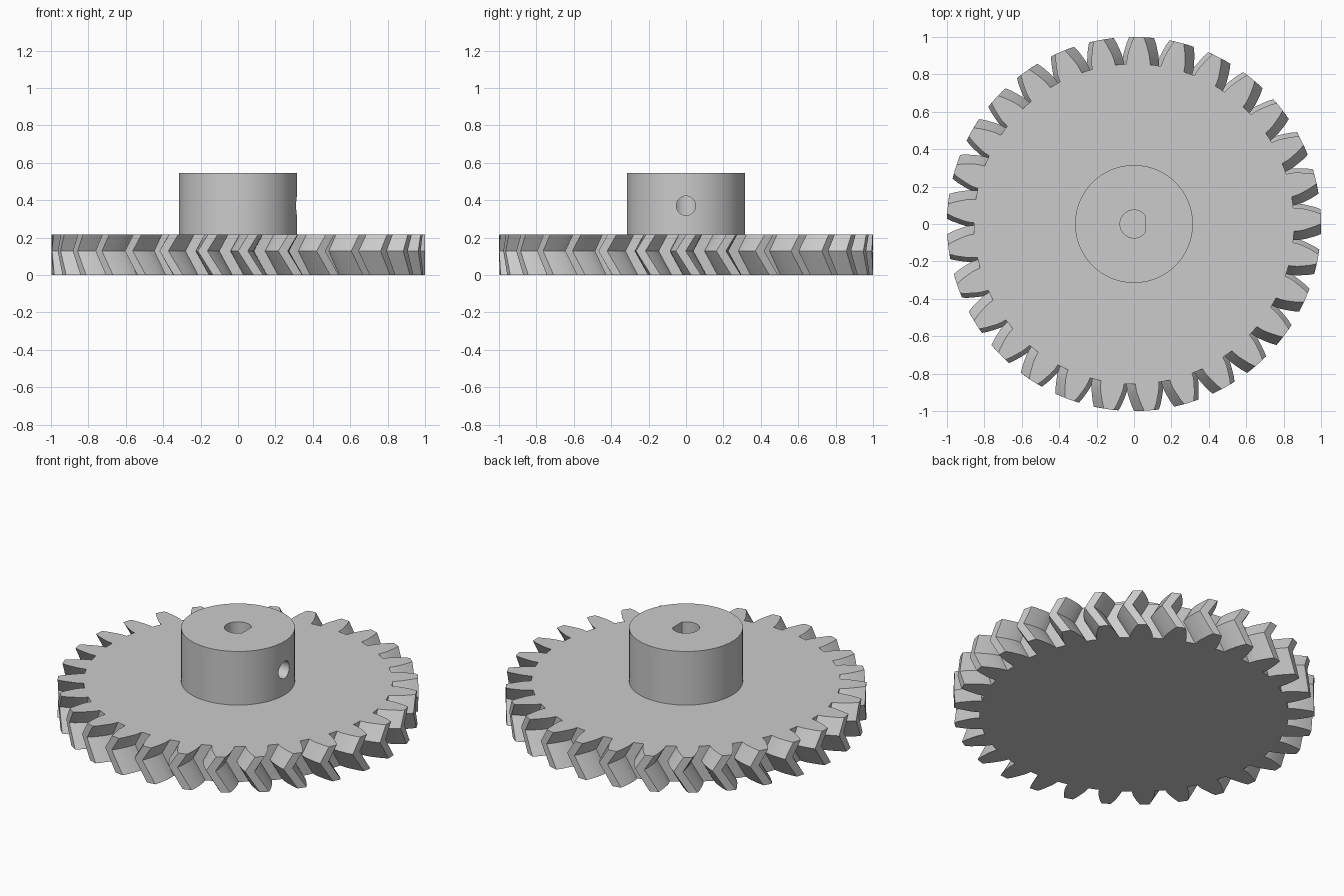
import bpy, bmesh, math
from mathutils import Matrix

cube = bpy.data.objects.get("Cube")
if cube:
    bpy.data.objects.remove(cube, do_unlink=True)

TEETH = 29
PITCH = 2 * math.pi / TEETH
WHEEL_TOP, HUB_TOP = 0.217, 0.545

grey = bpy.data.materials.new("light grey")
grey.use_nodes = True
grey.diffuse_color = (0.6, 0.6, 0.6, 1)
grey.node_tree.nodes["Principled BSDF"].inputs["Base Color"].default_value = (0.6, 0.6, 0.6, 1)


def make_object(name, bm):
    bmesh.ops.recalc_face_normals(bm, faces=bm.faces)
    mesh = bpy.data.meshes.new(name)
    bm.to_mesh(mesh)
    bm.free()
    mesh.materials.append(grey)
    obj = bpy.data.objects.new(name, mesh)
    bpy.context.collection.objects.link(obj)
    return obj


def loft(name, sections):
    """Join matching closed sections, each (list of xy points, z), and cap both ends."""
    bm = bmesh.new()
    rings = [[bm.verts.new((x, y, z)) for x, y in pts] for pts, z in sections]
    n = len(rings[0])
    for low, high in zip(rings, rings[1:]):
        for i in range(n):
            j = (i + 1) % n
            bm.faces.new((low[i], low[j], high[j], high[i]))
    bm.faces.new(rings[0][::-1])
    bm.faces.new(rings[-1])
    return make_object(name, bm)


def circle(radius, count):
    return [(radius * math.cos(2 * math.pi * i / count),
             radius * math.sin(2 * math.pi * i / count)) for i in range(count)]


def select_only(obj):
    bpy.ops.object.select_all(action='DESELECT')
    obj.select_set(True)
    bpy.context.view_layer.objects.active = obj


def smooth(obj):
    select_only(obj)
    bpy.ops.object.shade_smooth_by_angle(angle=math.radians(25))


def cut(obj, cutter):
    cutter.hide_render = True
    mod = obj.modifiers.new("cut", 'BOOLEAN')
    mod.operation, mod.solver, mod.object = 'DIFFERENCE', 'EXACT', cutter
    select_only(obj)
    bpy.ops.object.modifier_apply(modifier=mod.name)
    bpy.data.objects.remove(cutter, do_unlink=True)


# Tooth flank: radius and half angle, from root to tip
FLANK = [(0.856, 0.073), (0.88, 0.070), (0.905, 0.064),
         (0.935, 0.053), (0.97, 0.040), (1.0, 0.026)]


def gear_outline(turn):
    tooth = [(r, -a) for r, a in FLANK] + [(1.0, 0)] + [(r, a) for r, a in reversed(FLANK)]
    tooth.append((FLANK[0][0], PITCH / 2))
    return [(r * math.cos(a + turn + k * PITCH), r * math.sin(a + turn + k * PITCH))
            for k in range(TEETH) for r, a in tooth]


# Herringbone wheel: the twist reverses at the crest of the chevrons
wheel = loft("herringbone_wheel", [(gear_outline(math.radians(deg)), z) for deg, z in
                                   [(3.1, 0), (-1.6, 0.128), (1.6, WHEEL_TOP)]])
smooth(wheel)

# Hub with a D-shaped shaft bore and a set screw hole on its left side
hub = loft("hub", [(circle(0.315, 96), z) for z in (WHEEL_TOP - 0.01, HUB_TOP)])
d_shape = [(min(x, 0.06), y) for x, y in circle(0.075, 48)]
cut(hub, loft("bore_cutter", [(d_shape, z) for z in (0.1, 0.7)]))

screw = loft("screw_cutter", [(circle(0.052, 32), z) for z in (0, 0.5)])
screw.data.transform(Matrix.Translation((0, 0, 0.37)) @ Matrix.Rotation(math.pi / 2, 4, 'Y'))
cut(hub, screw)
smooth(hub)
